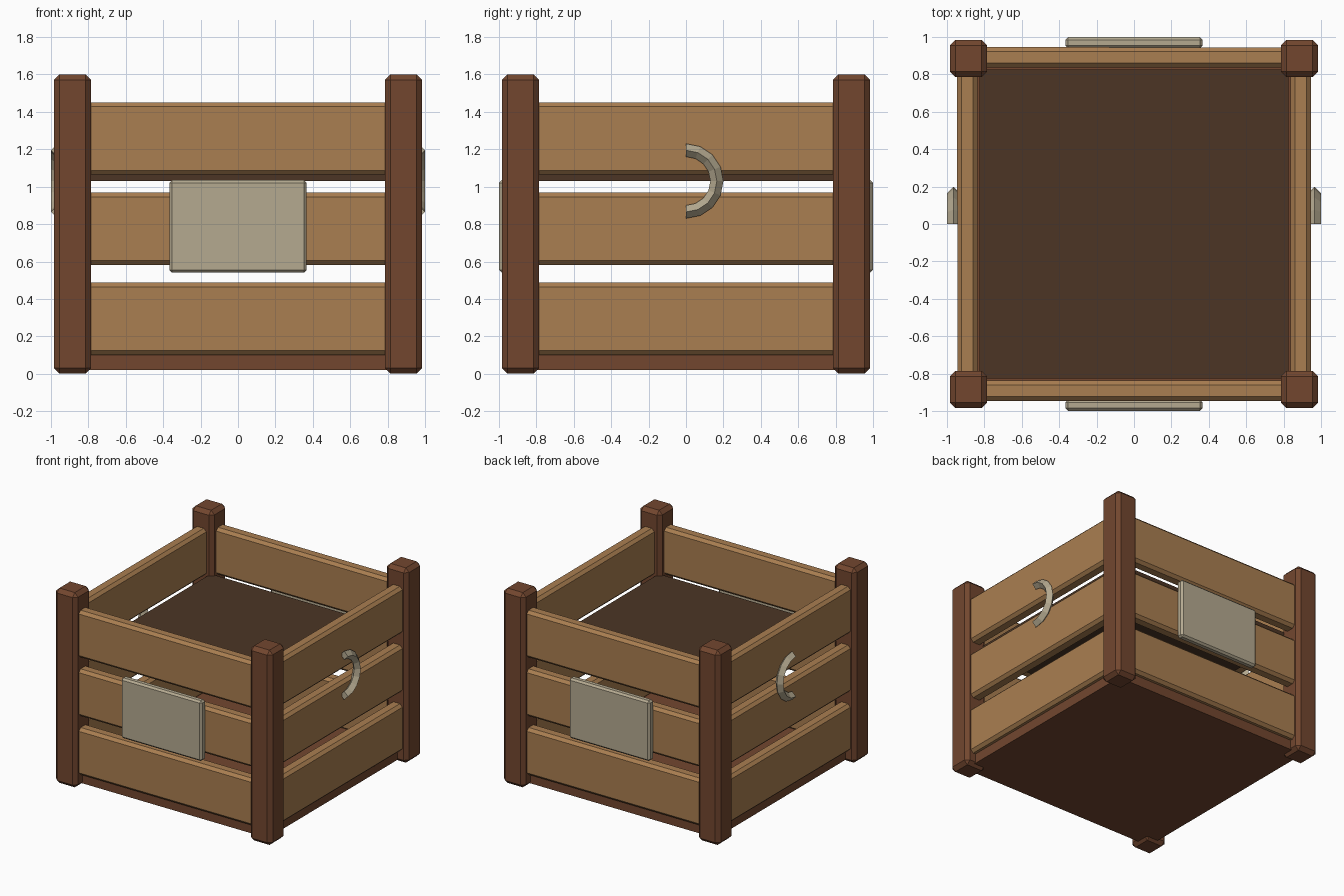
import bpy, bmesh, math
from mathutils import Matrix, Vector

cube = bpy.data.objects.get("Cube")
if cube:
    bpy.data.objects.remove(cube, do_unlink=True)


def material(name, rgb):
    m = bpy.data.materials.new(name)
    m.use_nodes = True
    m.diffuse_color = (*rgb, 1)
    m.node_tree.nodes["Principled BSDF"].inputs["Base Color"].default_value = (*rgb, 1)
    return m


RED_WOOD = material("red brown wood", (0.17, 0.062, 0.028))
TAN_WOOD = material("tan wood", (0.40, 0.21, 0.082))
DARK_WOOD = material("dark brown wood", (0.072, 0.036, 0.018))
PALE = material("pale stone", (0.46, 0.40, 0.28))


def finish(name, bm, mat):
    bmesh.ops.recalc_face_normals(bm, faces=bm.faces[:])
    mesh = bpy.data.meshes.new(name)
    bm.to_mesh(mesh)
    bm.free()
    mesh.materials.append(mat)
    obj = bpy.data.objects.new(name, mesh)
    bpy.context.collection.objects.link(obj)
    return obj


def box(name, low, high, mat, bevel=0.0, turn=0.0):
    """Box between two corners, chamfered, then turned about the z axis."""
    low, high = Vector(low), Vector(high)
    bm = bmesh.new()
    bmesh.ops.create_cube(bm, size=1)
    bmesh.ops.scale(bm, vec=high - low, verts=bm.verts)
    bmesh.ops.translate(bm, vec=(low + high) / 2, verts=bm.verts)
    if bevel:
        bmesh.ops.bevel(bm, geom=bm.edges[:], offset=bevel, segments=1,
                        affect='EDGES', profile=0.5)
    bmesh.ops.rotate(bm, cent=(0, 0, 0), verts=bm.verts,
                     matrix=Matrix.Rotation(turn, 3, 'Z'))
    return finish(name, bm, mat)


# Corner posts and planks, one of each set per side
sides = ("front", "left", "back", "right")
for i, side in enumerate(sides):
    turn = i * math.pi / 2
    box(side + "_corner_post", (0.785, -0.985, 0), (0.985, -0.785, 1.6),
        RED_WOOD, 0.03, turn)
    for row, level in enumerate(("lower", "middle", "upper")):
        z = 0.1 + row * 0.482
        box(f"{side}_{level}_plank", (-0.82, -0.945, z), (0.82, -0.838, z + 0.387),
            TAN_WOOD, 0.023, turn)

# Base slab and the raised inner panel
box("base_slab", (-0.9, -0.9, 0.02), (0.9, 0.9, 0.11), RED_WOOD)
box("inner_panel", (-0.825, -0.825, 1.03), (0.825, 0.825, 1.07), DARK_WOOD)

# Blank plaques on front and back
for side, turn in (("front", 0), ("back", math.pi)):
    box(side + "_plaque", (-0.367, -1.0, 0.54), (0.367, -0.94, 1.035),
        PALE, 0.015, turn)


def half_ring(name, sign, radius=0.165, thick=0.035, steps=8):
    """Half ring with a diamond cross-section, opening towards the front."""
    bm = bmesh.new()
    rings = []
    for i in range(steps + 1):
        a = math.pi * (i / steps - 0.5)
        ring = []
        for k in range(4):
            b = k * math.pi / 2
            r = radius + thick * math.cos(b)
            x = sign * (0.965 + thick * math.sin(b))
            ring.append(bm.verts.new((x, r * math.cos(a), 1.03 + r * math.sin(a))))
        rings.append(ring)
    for p, q in zip(rings, rings[1:]):
        for k in range(4):
            n = (k + 1) % 4
            bm.faces.new((p[k], p[n], q[n], q[k]))
    bm.faces.new(rings[0])
    bm.faces.new(rings[-1])
    return finish(name, bm, PALE)


# Side handles
half_ring("left_handle", 1)
half_ring("right_handle", -1)
